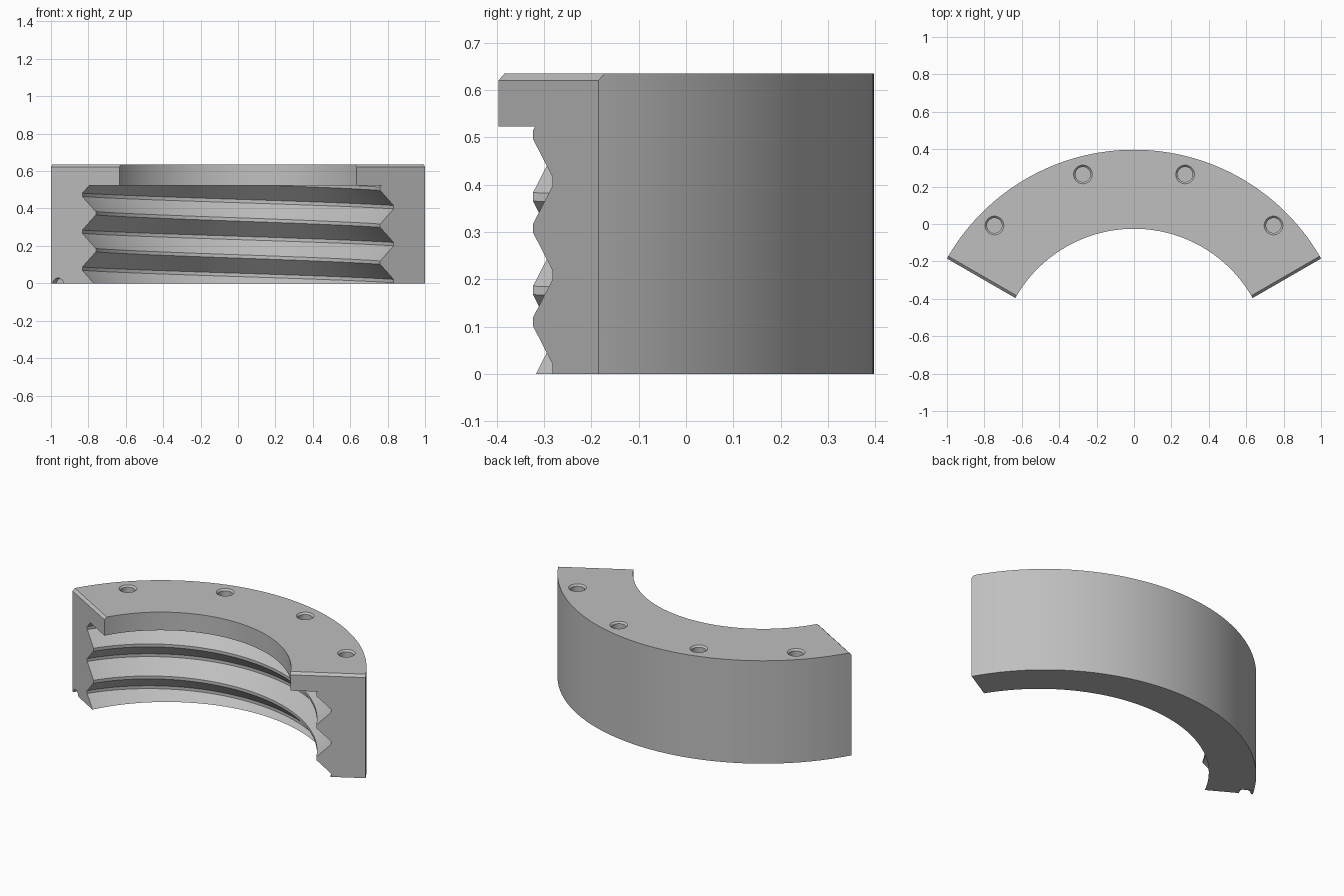
import bpy, bmesh, math
from mathutils import Vector, Matrix

CENTRE = Vector((0, -0.754, 0))
R_OUT, R_LIP, R_ROOT, R_CREST = 1.151, 0.7285, 0.957, 0.874
HEIGHT, LIP_Z, PITCH, FLAT = 0.635, 0.523, 0.1975, 0.009
END_GAP, CHAMFER = 0.007, 0.0145

old = bpy.data.objects.get("Cube")
if old:
    bpy.data.objects.remove(old, do_unlink=True)

steel = bpy.data.materials.new("plain grey")
steel.use_nodes = True
GREY = (0.52, 0.52, 0.52, 1)
steel.diffuse_color = GREY
steel.node_tree.nodes["Principled BSDF"].inputs["Base Color"].default_value = GREY


def polar(r, deg, z=0):
    a = math.radians(deg)
    return CENTRE + Vector((r * math.cos(a), r * math.sin(a), z))


def sweep(profile, rise=0.0, start=25, end=155, steps=104):
    """Sweep a closed (radius, z) profile around the centre, climbing by rise per turn."""
    bm = bmesh.new()
    rings = []
    for i in range(steps + 1):
        deg = start + (end - start) * i / steps
        lift = rise * (deg - 30) / 360
        rings.append([bm.verts.new(polar(r, deg, z + lift)) for r, z in profile])
    n = len(profile)
    for a, b in zip(rings, rings[1:]):
        for j in range(n):
            k = (j + 1) % n
            bm.faces.new((a[j], a[k], b[k], b[j]))
    bm.faces.new(rings[0])
    bm.faces.new(rings[-1])
    return bm


def trim(bm, point, normal):
    """Cut away everything beyond a plane and cap the opening."""
    geom = bm.verts[:] + bm.edges[:] + bm.faces[:]
    res = bmesh.ops.bisect_plane(bm, geom=geom, plane_co=point, plane_no=normal,
                                 clear_outer=True)
    edges = [e for e in res["geom_cut"] if isinstance(e, bmesh.types.BMEdge)]
    bmesh.ops.holes_fill(bm, edges=edges, sides=0)


def finish(bm, name):
    bmesh.ops.recalc_face_normals(bm, faces=bm.faces[:])
    mesh = bpy.data.meshes.new(name)
    bm.to_mesh(mesh)
    bm.free()
    mesh.materials.append(steel)
    obj = bpy.data.objects.new(name, mesh)
    bpy.context.collection.objects.link(obj)
    return obj


def plug(name, matrix, r1, r2, depth):
    bm = bmesh.new()
    bmesh.ops.create_cone(bm, cap_ends=True, segments=40, radius1=r1, radius2=r2,
                          depth=depth, matrix=matrix)
    return finish(bm, name)


# Ring segment with flat ends, chamfered along the top end edges
UP = Vector((0, 0, 1))
body = sweep([(R_LIP, 0), (R_OUT, 0), (R_OUT, HEIGHT), (R_LIP, HEIGHT)])
ends = [Vector((s * 0.5, -math.sqrt(0.75), 0)) for s in (1, -1)]
for n in ends:
    trim(body, CENTRE + n * END_GAP, n)
    trim(body, CENTRE + n * (END_GAP - CHAMFER) + UP * HEIGHT, (n + UP).normalized())
segment = finish(body, "threaded_ring_segment")

# Helical thread cutter, stopped flat beneath the lip
profile = [(0.5, -0.4)]
for i in range(-1, 4):
    root = 0.012 + i * PITCH
    crest = root + PITCH / 2
    profile += [(R_ROOT, root - FLAT), (R_ROOT, root + FLAT),
                (R_CREST, crest - FLAT), (R_CREST, crest + FLAT)]
profile.append((0.5, 0.9))
thread = sweep(profile, rise=PITCH)
trim(thread, UP * LIP_Z, UP)
cutters = [finish(thread, "thread_cutter")]

# Countersunk blind holes in the top
for deg in (45, 75, 105, 135):
    top = polar(1.055, deg, HEIGHT)
    cutters.append(plug("hole_cutter", Matrix.Translation(top), 0.04, 0.04, 0.3))
    cutters.append(plug("countersink_cutter", Matrix.Translation(top), 0.04, 0.06, 0.02))

# Small round notch low on the right end
n = ends[1]
spot = polar(1.107, 150, -0.006) + n * END_GAP
turn = n.to_track_quat('Z', 'Y').to_matrix().to_4x4()
cutters.append(plug("notch_cutter", Matrix.Translation(spot) @ turn, 0.034, 0.034, 0.08))

# Apply the cuts and remove the cutters
bpy.ops.object.select_all(action='DESELECT')
bpy.context.view_layer.objects.active = segment
segment.select_set(True)
for cutter in cutters:
    cutter.hide_render = True
    mod = segment.modifiers.new("cut", 'BOOLEAN')
    mod.operation = 'DIFFERENCE'
    mod.solver = 'EXACT'
    mod.object = cutter
    bpy.ops.object.modifier_apply(modifier=mod.name)
for cutter in cutters:
    bpy.data.objects.remove(cutter, do_unlink=True)

bpy.ops.object.shade_smooth_by_angle(angle=math.radians(25))
